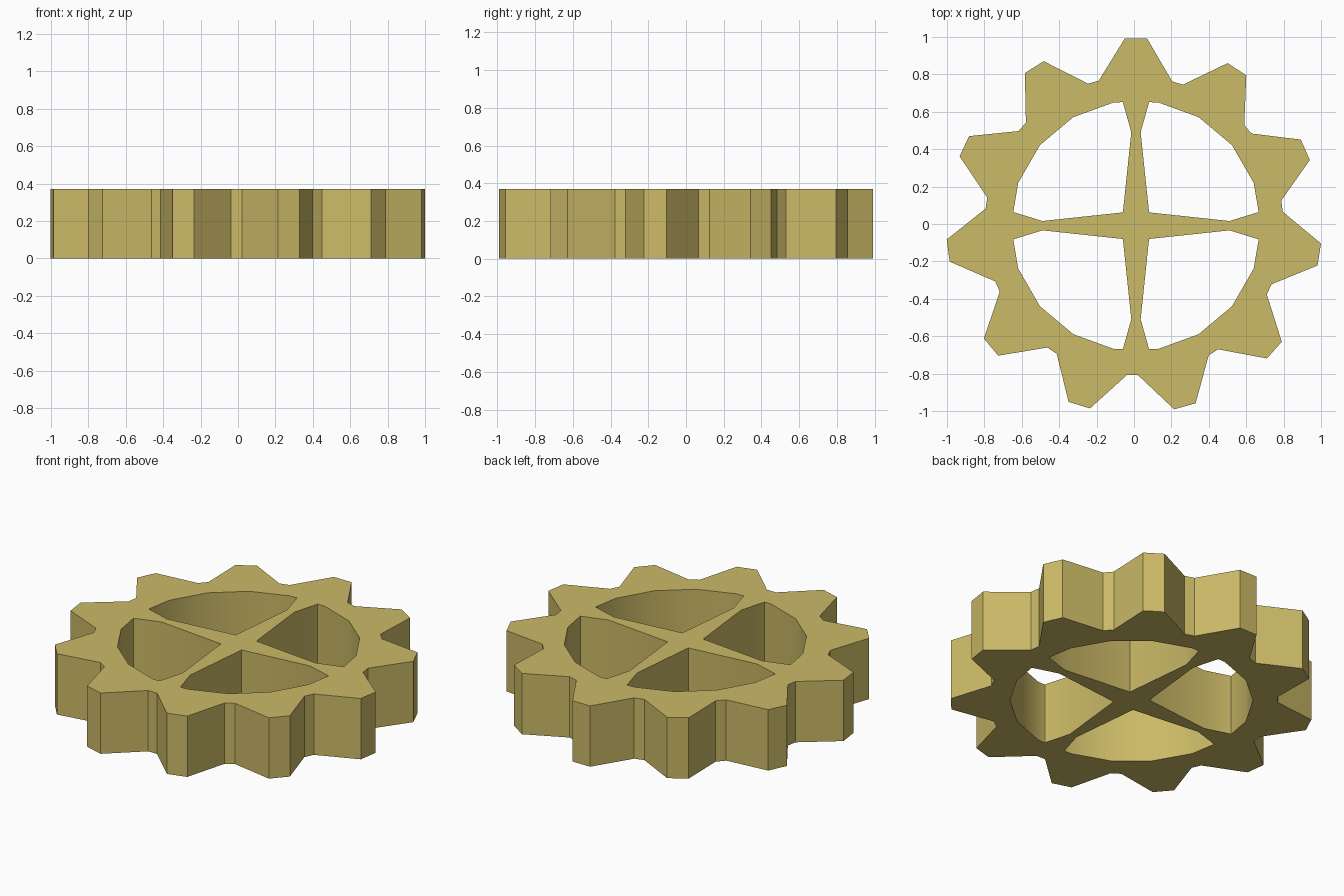
import bpy, bmesh, math

if "Cube" in bpy.data.objects:
    bpy.data.objects.remove(bpy.data.objects["Cube"])

HEIGHT = 0.37
TEETH = 11


def polar(r, deg, cx=0.0, cy=0.0):
    a = math.radians(deg)
    return (cx + r * math.cos(a), cy + r * math.sin(a))


# Toothed outer outline: narrow flat tip and narrow flat root per tooth
pitch = 360 / TEETH
outline = []
for i in range(TEETH):
    mid = 89.4 + i * pitch
    for r, off in ((1.004, -3.4), (1.004, 3.4),
                   (0.799, pitch / 2 - 2.15), (0.799, pitch / 2 + 2.15)):
        outline.append(polar(r, mid + off, 0.0, -0.01))

# One quarter window: rim arc of an 18-sided circle, waisted spoke edges
window = [(0.07, 0.071), (0.5, 0.025), (0.656, 0.073)]
window += [polar(0.67, a) for a in (20, 40, 60, 80)]
window += [(0.07, 0.66), (0.025, 0.5)]
loops = [outline]
for sx in (1, -1):
    for sy in (1, -1):
        loops.append([(0.0105 + sx * x, -0.009 + sy * y) for x, y in window])

# Fill the flat profile and raise it
bm = bmesh.new()
edges = []
for loop in loops:
    vs = [bm.verts.new((x, y, 0)) for x, y in loop]
    edges += [bm.edges.new((vs[i - 1], vs[i])) for i in range(len(vs))]
bmesh.ops.triangle_fill(bm, edges=edges, use_beauty=True, use_dissolve=False)
res = bmesh.ops.extrude_face_region(bm, geom=bm.faces[:], use_keep_orig=True)
top = [g for g in res["geom"] if isinstance(g, bmesh.types.BMVert)]
bmesh.ops.translate(bm, verts=top, vec=(0, 0, HEIGHT))
bmesh.ops.recalc_face_normals(bm, faces=bm.faces[:])

mesh = bpy.data.meshes.new("gear_wheel")
bm.to_mesh(mesh)
bm.free()
gear = bpy.data.objects.new("gear_wheel", mesh)
bpy.context.collection.objects.link(gear)

brass = bpy.data.materials.new("dull_brass")
brass.diffuse_color = (0.60, 0.49, 0.135, 1)
brass.use_nodes = True
brass.node_tree.nodes["Principled BSDF"].inputs["Base Color"].default_value = brass.diffuse_color
mesh.materials.append(brass)

# Smooth window walls, crisp teeth
bpy.context.view_layer.objects.active = gear
gear.select_set(True)
bpy.ops.object.shade_smooth_by_angle(angle=math.radians(30))
